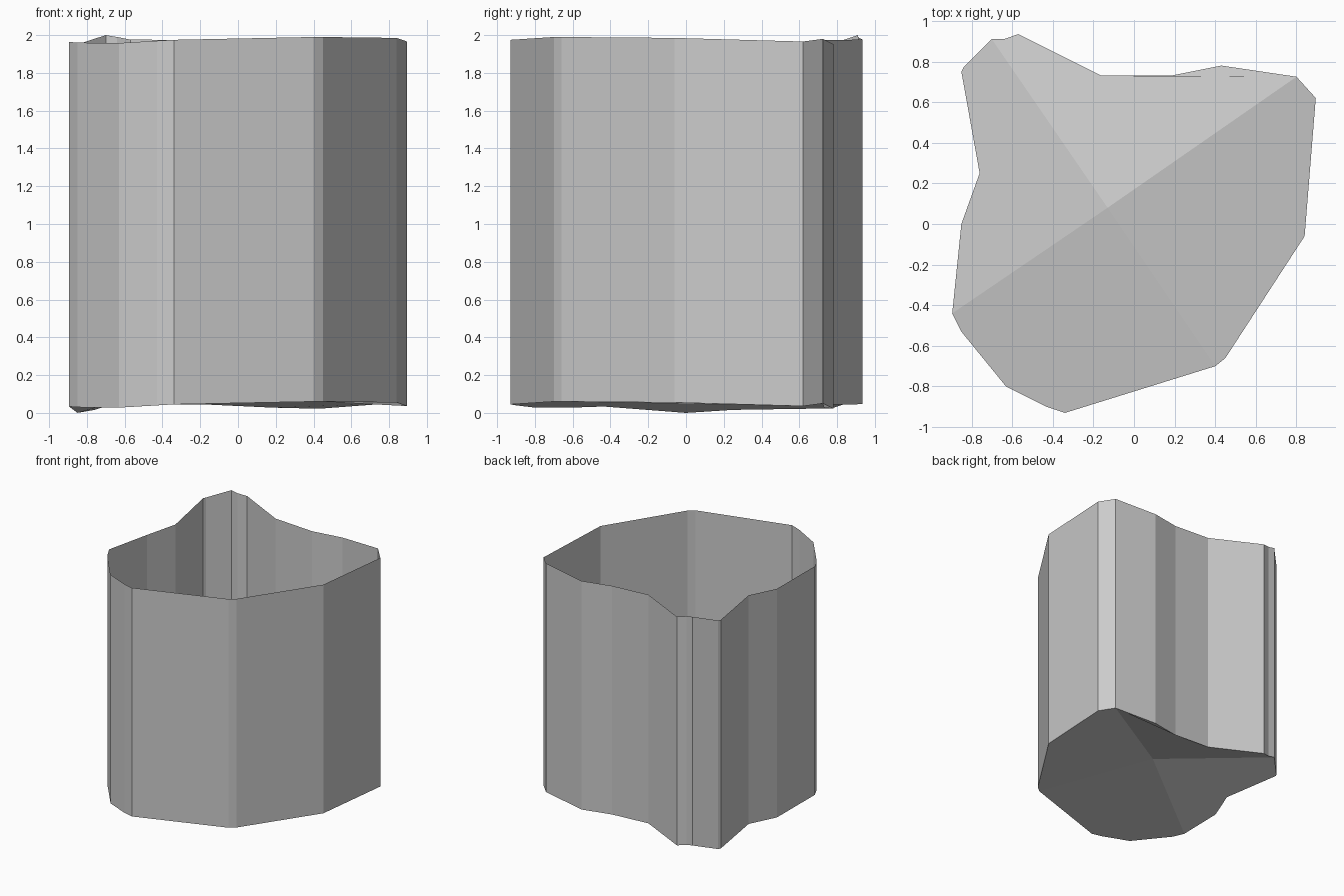
import bpy, bmesh

if "Cube" in bpy.data.objects:
    bpy.data.objects.remove(bpy.data.objects["Cube"])

WALL_H = 1.93

# Outline seen from above, clockwise: x, y, height of the lower edge
outline = [
    (-0.70, 0.91, 0.07), (-0.64, 0.91, 0.06), (-0.57, 0.935, 0.046),
    (-0.16, 0.73, 0.044), (0.18, 0.73, 0.028), (0.43, 0.78, 0.022),
    (0.80, 0.725, 0.05), (0.895, 0.62, 0.036), (0.84, -0.06, 0.055),
    (0.45, -0.66, 0.06), (0.40, -0.70, 0.06), (-0.34, -0.93, 0.045),
    (-0.43, -0.90, 0.04), (-0.63, -0.80, 0.028), (-0.85, -0.53, 0.03),
    (-0.895, -0.44, 0.034), (-0.85, 0.0, 0.0), (-0.76, 0.25, 0.016),
    (-0.85, 0.75, 0.024), (-0.84, 0.77, 0.024),
]
PEAK = (-0.13, 0.08, 0.21)
corners = [0, 6, 10, 15]          # outline points where the floor creases end


def finish(bm, name):
    mesh = bpy.data.meshes.new(name)
    bm.to_mesh(mesh)
    bm.free()
    bpy.context.collection.objects.link(bpy.data.objects.new(name, mesh))


n = len(outline)
bm = bmesh.new()
low = [bm.verts.new(p) for p in outline]
high = [bm.verts.new((x, y, z + WALL_H)) for x, y, z in outline]

# Upright walls, open at the top
for i in range(n):
    j = (i + 1) % n
    bm.faces.new((low[j], low[i], high[i], high[j]))

# Raised floor in four sectors meeting at the peak
peak = bm.verts.new(PEAK)
for k, start in enumerate(corners):
    end = corners[(k + 1) % 4]
    if end <= start:
        end += n
    bm.faces.new([low[i % n] for i in range(start, end + 1)] + [peak])

bm.normal_update()
finish(bm, "open_shell")
